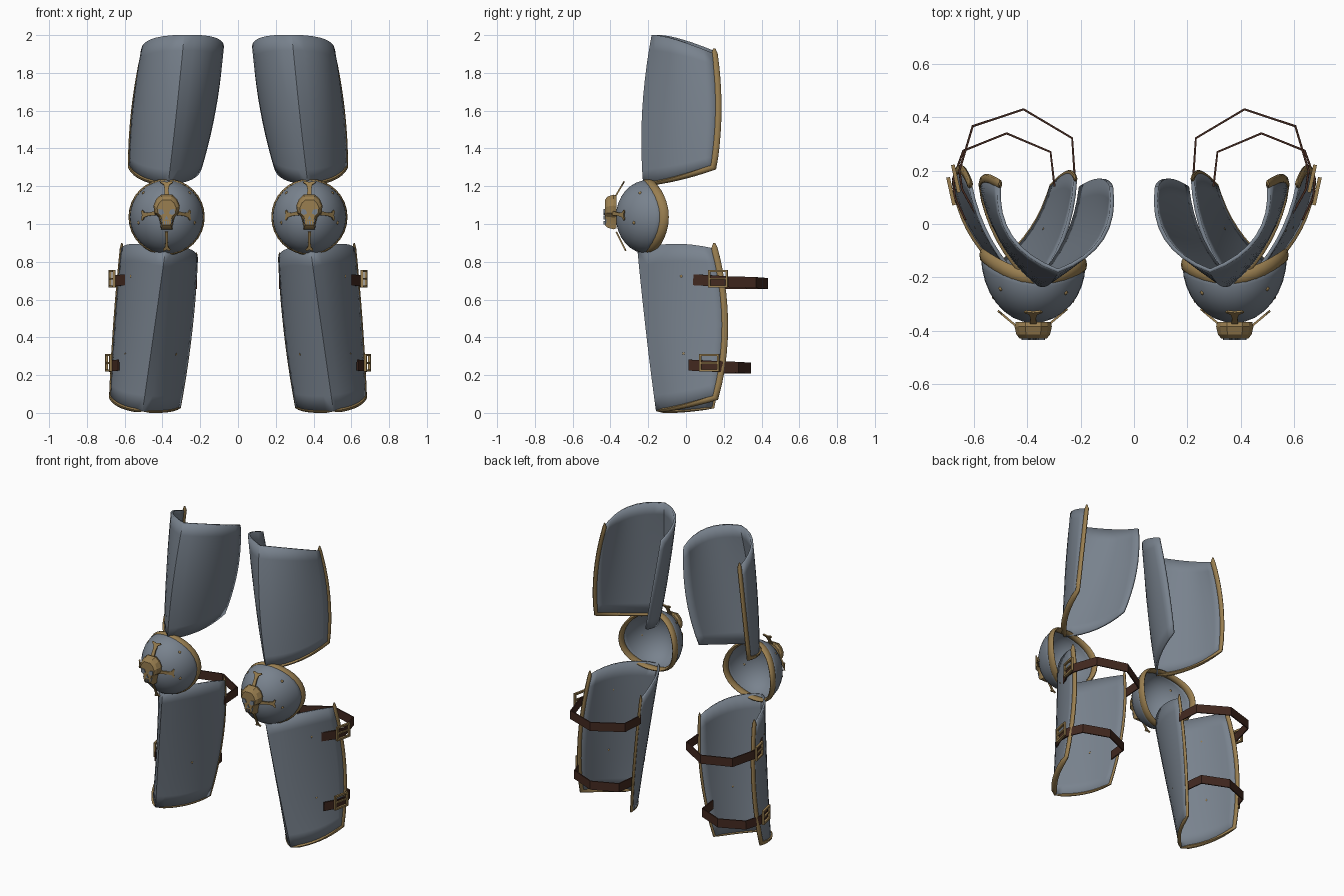
import bpy, bmesh, math
from mathutils import Vector as V

if "Cube" in bpy.data.objects:
    bpy.data.objects.remove(bpy.data.objects["Cube"])


def material(name, colour):
    m = bpy.data.materials.new(name)
    m.use_nodes = True
    m.diffuse_color = (*colour, 1)
    m.node_tree.nodes["Principled BSDF"].inputs["Base Color"].default_value = (*colour, 1)
    return m


STEEL = material("blue grey steel", (0.19, 0.225, 0.27))
BRASS = material("dull brass", (0.32, 0.21, 0.08))
LEATHER = material("dark brown leather", (0.055, 0.022, 0.014))


def finish(name, bm, mat, thickness=0, smooth=0, recalc=True):
    """Turn a bmesh of the left leg into a pair mirrored across x."""
    if recalc:
        bmesh.ops.recalc_face_normals(bm, faces=bm.faces)
    mesh = bpy.data.meshes.new(name)
    bm.to_mesh(mesh)
    bm.free()
    mesh.materials.append(mat)
    ob = bpy.data.objects.new(name, mesh)
    bpy.context.collection.objects.link(ob)
    if smooth:
        bpy.ops.object.select_all(action="DESELECT")
        bpy.context.view_layer.objects.active = ob
        ob.select_set(True)
        bpy.ops.object.shade_smooth_by_angle(angle=math.radians(smooth))
    ob.modifiers.new("pair", "MIRROR").use_mirror_merge = False
    if thickness:
        mod = ob.modifiers.new("thickness", "SOLIDIFY")
        mod.thickness = thickness
        mod.offset = 0
    return ob


def grid(name, fn, us, vs, mat, thickness, smooth):
    bm = bmesh.new()
    rows = [[bm.verts.new(fn(u, v)) for u in us] for v in vs]
    for a, b in zip(rows, rows[1:]):
        for i in range(len(us) - 1):
            bm.faces.new((a[i], b[i], b[i + 1], a[i + 1]))
    bmesh.ops.remove_doubles(bm, verts=bm.verts, dist=1e-5)
    return finish(name, bm, mat, thickness, smooth)


def sweep(name, pts, ref, section, mat, closed=False, taper=1, smooth=0):
    """Carry a cross-section along a path; ref is the section's first axis."""
    bm = bmesh.new()
    pts, n, rings = [V(p) for p in pts], len(pts), []
    for i, p in enumerate(pts):
        if closed:
            t = pts[(i + 1) % n] - pts[i - 1]
        else:
            t = pts[min(i + 1, n - 1)] - pts[max(i - 1, 0)]
        t.normalize()
        a = (V(ref) - t * t.dot(V(ref))).normalized()
        b = t.cross(a)
        k = taper if i in (0, n - 1) and not closed else 1
        rings.append([bm.verts.new(p + (a * s + b * r) * k) for s, r in section])
    m = len(section)
    for i in range(n if closed else n - 1):
        r0, r1 = rings[i], rings[(i + 1) % n]
        for j in range(m):
            bm.faces.new((r0[j], r0[(j + 1) % m], r1[(j + 1) % m], r1[j]))
    if not closed:
        bm.faces.new(rings[0])
        bm.faces.new(rings[-1])
    return finish(name, bm, mat, 0, smooth)


def prism(name, pts, depth, mat):
    bm = bmesh.new()
    face = bm.faces.new([bm.verts.new(p) for p in pts])
    out = bmesh.ops.extrude_face_region(bm, geom=[face])
    bmesh.ops.translate(bm, vec=depth, verts=[g for g in out["geom"] if isinstance(g, bmesh.types.BMVert)])
    return finish(name, bm, mat)


def oval(a, b, n=8):
    return [(a * math.cos(math.tau * i / n), b * math.sin(math.tau * i / n)) for i in range(n)]


def box(a, b):
    return [(a, b), (-a, b), (-a, -b), (a, -b)]


def rivet(name, p):
    bm = bmesh.new()
    bmesh.ops.create_uvsphere(bm, u_segments=8, v_segments=6, radius=0.01)
    bmesh.ops.translate(bm, vec=p, verts=bm.verts)
    finish(name, bm, BRASS, 0, 60)


def ridged_plate(rows):
    """Surface with u from -1 (inner edge) over the ridge to 1 (outer edge), v down."""
    def fn(u, v):
        w = (2 * (v - 0.5) * (v - 1), 4 * v * (1 - v), 2 * v * (v - 0.5))
        inner, ridge, outer = (sum((V(r[k]) * f for r, f in zip(rows, w)), V()) for k in range(3))
        bulge, lift = (sum(r[k] * f for r, f in zip(rows, w)) for k in (3, 4))
        edge, s = (outer, 1) if u > 0 else (inner, -1)
        ctrl = (ridge + edge) / 2 + V((s * 0.88 * bulge, -0.48 * bulge, lift))
        t = abs(u)
        return ridge * (1 - t) ** 2 + ctrl * 2 * t * (1 - t) + edge * t * t
    return fn


# Thigh and shin plates: inner edge, ridge, outer edge, bulge, lift at top, middle, bottom
thigh = ridged_plate([
    ((0.085, 0.14, 1.92), (0.285, -0.175, 2.0), (0.505, 0.15, 1.9), 0.15, 0.05),
    ((0.125, 0.17, 1.6), (0.325, -0.225, 1.6), (0.555, 0.17, 1.6), 0.11, 0),
    ((0.2, 0.14, 1.29), (0.37, -0.22, 1.21), (0.572, 0.145, 1.3), 0.07, -0.03)])
shin = ridged_plate([
    ((0.22, 0.17, 0.82), (0.385, -0.25, 0.86), (0.615, 0.15, 0.87), 0.08, 0.06),
    ((0.25, 0.19, 0.43), (0.445, -0.205, 0.43), (0.65, 0.205, 0.47), 0.07, 0),
    ((0.31, 0.14, 0.03), (0.505, -0.152, 0.01), (0.672, 0.155, 0.08), 0.06, -0.02)])
us = [i / 8 for i in range(-8, 9)]
vs = [i / 10 for i in range(11)]
grid("thigh_plate", thigh, us, vs, STEEL, 0.014, 35)
grid("shin_plate", shin, us, vs, STEEL, 0.014, 25)

# Brass edging down the plate sides and along the bottoms
edging = oval(0.018, 0.011)
for name, fn, side in (("thigh_outer", thigh, 1), ("shin_outer", shin, 1), ("shin_inner", shin, -1)):
    path = [fn(side, 0) + V((0, 0, 0.03))] + [fn(side, v) for v in vs]
    path += [fn(side * u / 8, 1) for u in range(7, -1, -1)]
    sweep(name + "_edging", path, (0, 1, 0), edging if side > 0 else oval(0.011, 0.008), BRASS, taper=0.3, smooth=50)

# Knee dome with a saddle-shaped rim
KX, KZ, KR, KF = 0.378, 1.037, 0.19, -0.365


def knee(a, t):
    c, s = math.cos(a), math.sin(a)
    rim = -0.2 + 0.065 * c * c + 0.018 * c
    r = KR * math.sin(t * math.pi / 2)
    return V((KX + r * c, KF + (rim - KF) * (1 - math.cos(t * math.pi / 2)), KZ + r * s))


angles = [math.tau * i / 32 for i in range(33)]
grid("knee_dome", knee, angles, [i / 8 for i in range(9)], STEEL, 0.012, 40)
sweep("knee_rim", [knee(a, 1) for a in angles[:-1]], (0, 1, 0), oval(0.026, 0.012), BRASS, True, smooth=50)

# Rivets
for dx, dz in ((-0.12, 0.125), (0.12, 0.125), (-0.145, -0.03), (0.145, -0.03)):
    rivet("knee_rivet", knee(math.atan2(dz, dx), math.asin(math.hypot(dx, dz) / KR) * 2 / math.pi))
for u, v in ((0.55, 0.19), (0.5, 0.66), (-0.5, 0.64)):
    rivet("shin_rivet", shin(u, v))

# Skull ornament: outline stepped forward to a smaller, raised face
half = [(0.03, 0.098), (0.055, 0.075), (0.07, 0.04), (0.064, 0), (0.042, -0.022), (0.034, -0.05), (0.03, -0.085)]
outline = half + [(-x, z) for x, z in reversed(half)]
SZ = 1.057
bm = bmesh.new()
layers = [[bm.verts.new((KX + x * k, y, SZ + z * k)) for x, z in outline]
          for y, k in ((-0.368, 0.94), (-0.385, 1), (-0.415, 0.9), (-0.43, 0.72))]
for a, b in zip(layers, layers[1:]):
    for i in range(len(a)):
        j = (i + 1) % len(a)
        bm.faces.new((a[i], a[j], b[j], b[i]))
bm.faces.new(layers[0])
bm.faces.new(layers[-1])
finish("skull", bm, BRASS, 0, 20)


def face_plate(name, pts, mat, y=-0.429):
    prism(name, [(KX + x, y, SZ + z) for x, z in pts], V((0, -0.007, 0)), mat)


for s in (-1, 1):
    face_plate("eye_socket", [(s * x, z) for x, z in ((0.012, 0), (0.02, 0.02), (0.042, 0.022), (0.044, 0), (0.028, -0.01))], STEEL)
    face_plate("cheek_hollow", [(s * x, z) for x, z in ((0.026, -0.03), (0.033, -0.03), (0.024, -0.06), (0.02, -0.06))], STEEL, -0.422)
face_plate("nose_hole", [(0, -0.012), (0.01, -0.032), (-0.01, -0.032)], STEEL)
for i in range(-1, 2):
    face_plate("tooth_gap", [(i * 0.011 + x, z) for x, z in ((-0.002, -0.042), (0.002, -0.042), (0.002, -0.06), (-0.002, -0.06))], STEEL)


# Four flared bones radiating from the skull
def bone(name, start, end, across, width):
    start, end, across = V(start), V(end), V(across)
    shape = [(0, 0.4), (0.55, 0.3), (0.8, 0.45), (0.93, 1), (1, 0.8)]
    shape += [(0.94, 0)] + [(t, -w) for t, w in reversed(shape)]
    depth = (end - start).cross(across).normalized() * 0.008
    prism(name, [start.lerp(end, t) + across * w * width for t, w in shape], depth, BRASS)


bone("upper_bone", (KX, -0.385, 1.135), (KX, -0.33, 1.228), (1, 0, 0), 0.034)
bone("lower_bone", (KX, -0.365, 0.96), (KX, -0.315, 0.86), (1, 0, 0), 0.02)
for s in (-1, 1):
    bone("side_bone", (KX + s * 0.055, -0.385, 1.058), (KX + s * 0.13, -0.322, 1.045), (0, 0, 1), 0.028)

# Leather straps behind the shin, each with a square buckle on the outside
straps = {
    "upper": ([(0.595, 0.04), (0.645, 0.13), (0.655, 0.2), (0.605, 0.367), (0.414, 0.43), (0.232, 0.322), (0.222, 0.17)],
              0.705, 0.685, (0.668, 0.17, 0.71)),
    "lower": ([(0.632, 0.015), (0.672, 0.1), (0.678, 0.17), (0.64, 0.275), (0.478, 0.34), (0.313, 0.27), (0.298, 0.14)],
              0.253, 0.237, (0.686, 0.123, 0.265))}
along, up = V((0.22, 1, 0)).normalized(), V((0, 0, 1))
for name, (path, z0, z1, centre) in straps.items():
    pts = [(x, y, z0 + (z1 - z0) * min(i / 4, 1)) for i, (x, y) in enumerate(path)]
    sweep(name + "_strap", pts, up, box(0.029, 0.004), LEATHER)
    c = V(centre)
    frame = [c + along * a + up * b for a, b in box(0.048, 0.041)]
    sweep(name + "_buckle", frame, along.cross(up), box(0.007, 0.008), BRASS, True)
    sweep(name + "_buckle_prong", [c - along * 0.045, c + along * 0.045], up, box(0.005, 0.005), BRASS)
